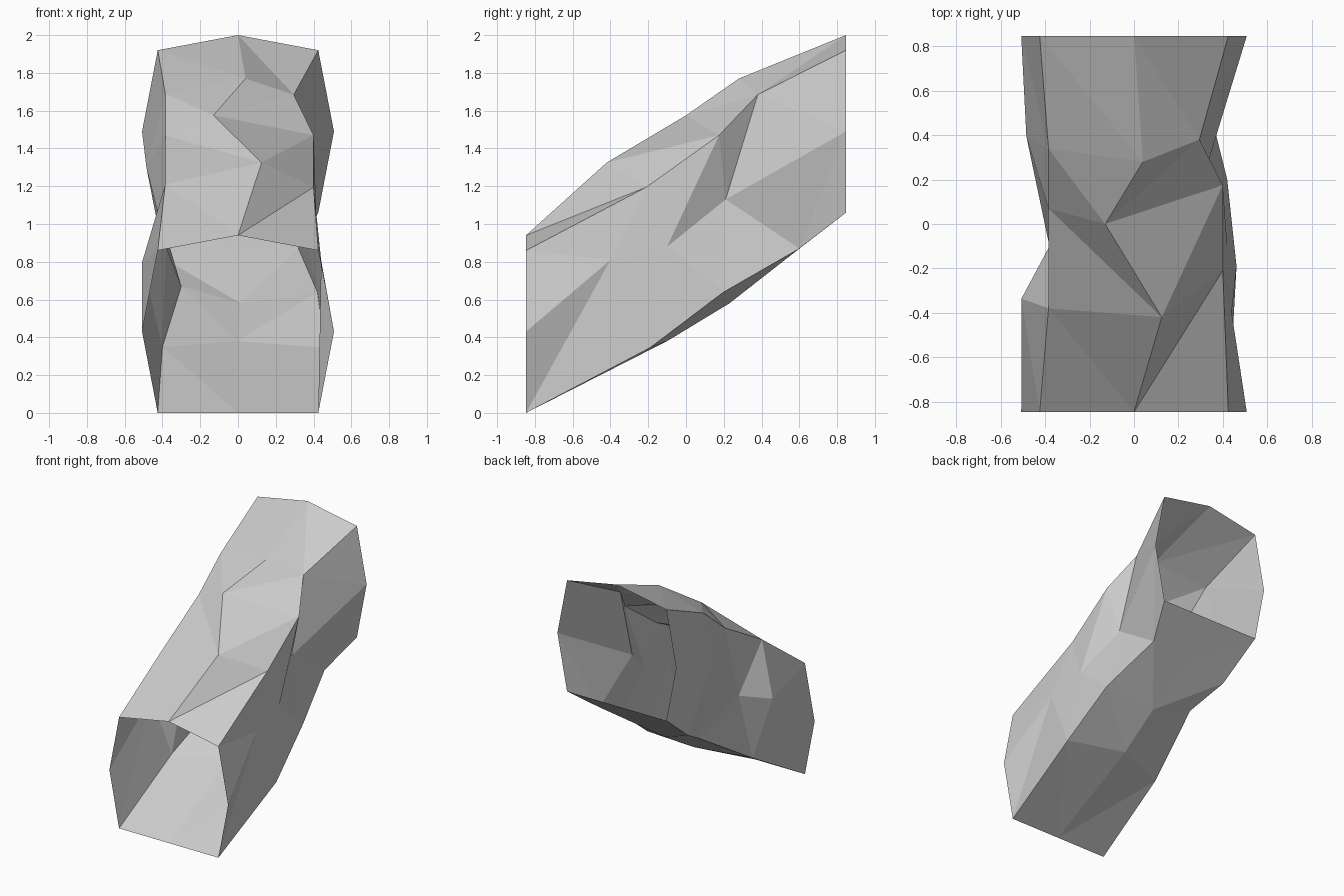
import bpy
import bmesh

default_cube = bpy.data.objects.get("Cube")
if default_cube:
    bpy.data.objects.remove(default_cube, do_unlink=True)

# One stone colour for the whole passage
stone = bpy.data.materials.new("stone grey")
stone_colour = (0.6, 0.6, 0.6, 1)
stone.use_nodes = True
stone.diffuse_color = stone_colour
stone.node_tree.nodes["Principled BSDF"].inputs["Base Color"].default_value = stone_colour

# Mouth profile (x, height), shared by both open ends
half_width, hip_width, wall_top = 0.425, 0.508, 0.86
mouth = {
    "left_floor": (half_width, 0),
    "left_wall": (hip_width, wall_top / 2),
    "left_eave": (half_width, wall_top),
    "roof_ridge": (0, 0.94),
    "right_eave": (-half_width, wall_top),
    "right_wall": (-hip_width, wall_top / 2),
    "right_floor": (-half_width, 0),
    "floor_centre": (0, 0),
}

# Rough rock corners along each rail between the two mouths
rock = {
    "left_floor": [(.462, -.19, .345), (.42, .2, .64), (.32, .6, .87)],
    "left_wall": [(.44, -.4, .81), (.42, -.1, .88), (.313, .21, 1.13)],
    "left_eave": [(.4, -.21, 1.195), (.4, .175, 1.47), (.295, .38, 1.685)],
    "roof_ridge": [(.125, -.42, 1.325), (-.13, 0, 1.575), (.04, .28, 1.77)],
    "right_eave": [(-.385, -.38, 1.21), (-.385, .07, 1.47), (-.385, .34, 1.69)],
    "right_wall": [(-.507, -.336, .8), (-.381, -.1, .88), (-.485, .395, 1.3)],
    "right_floor": [(-.4, -.24, .35), (-.3, .27, .67), (-.39, .53, .815)],
    "floor_centre": [(0, -.1, .38), (.015, .23, .58), (-.03, .565, .845)],
}

half_length, climb = 0.847, 1.06
bm = bmesh.new()
rails = {}
for name, (x, height) in mouth.items():
    path = [(x, -half_length, height), *rock[name], (x, half_length, height + climb)]
    rails[name] = [bm.verts.new(point) for point in path]


def strip(start, end, flipped_row=None):
    """Join two rails with triangles; each crease runs from start to the next end corner."""
    a, b = rails[start], rails[end]
    for row in range(len(a) - 1):
        if row == flipped_row:
            bm.faces.new((a[row], b[row], a[row + 1]))
            bm.faces.new((a[row + 1], b[row], b[row + 1]))
        else:
            bm.faces.new((a[row], b[row], b[row + 1]))
            bm.faces.new((a[row], b[row + 1], a[row + 1]))


# Floor, walls and roof on each side
for side in ("left", "right"):
    strip("floor_centre", side + "_floor")
    strip(side + "_floor", side + "_wall")
    strip(side + "_eave", side + "_wall")
    strip("roof_ridge", side + "_eave", flipped_row=3 if side == "left" else None)

# Turn the faces outward, judged against the middle of the passage
bmesh.ops.recalc_face_normals(bm, faces=bm.faces)
bm.normal_update()
floor_face = min(bm.faces, key=lambda face: face.calc_center_median().z)
if floor_face.normal.z > 0:
    bmesh.ops.reverse_faces(bm, faces=bm.faces)

mesh = bpy.data.meshes.new("sloping_tunnel")
bm.to_mesh(mesh)
bm.free()
mesh.materials.append(stone)
tunnel = bpy.data.objects.new("sloping_tunnel", mesh)
bpy.context.collection.objects.link(tunnel)
